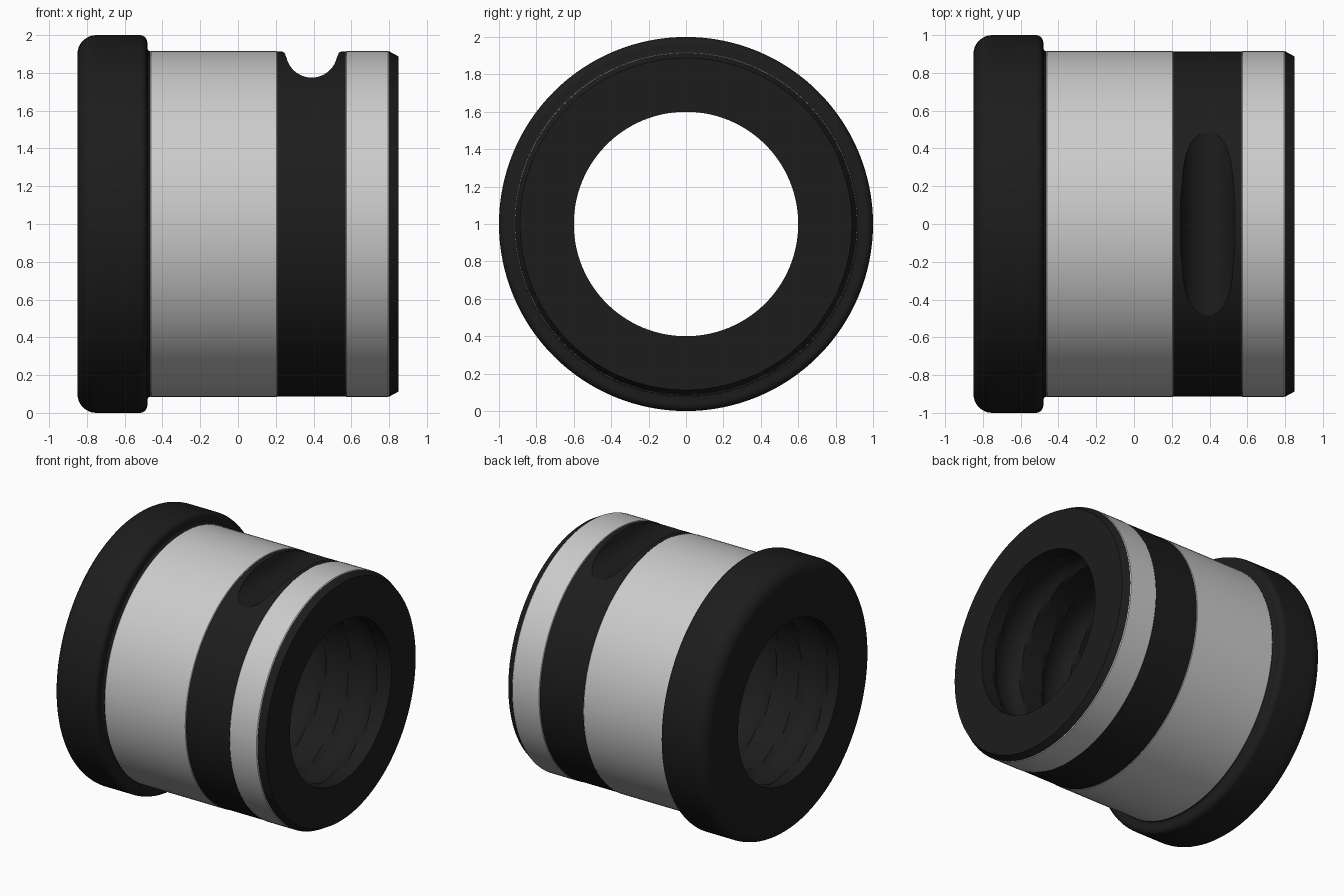
import bpy, bmesh, math

if "Cube" in bpy.data.objects:
    bpy.data.objects.remove(bpy.data.objects["Cube"])

SEG = 128
CZ = 1.0          # height of the bore axis
BORE = 0.6
X0, X1 = -0.85, 0.85


def arc(cx, cr, rad, a0, a1, n=8):
    return [(cx + rad * math.cos(math.radians(a0 + (a1 - a0) * i / n)),
             cr + rad * math.sin(math.radians(a0 + (a1 - a0) * i / n))) for i in range(n + 1)]


def point(x, r, j):
    a = 2 * math.pi * j / SEG
    return (x, r * math.sin(a), CZ + r * math.cos(a))


def skin(bm, rows):
    for a, b in zip(rows, rows[1:]):
        for j in range(len(a) - 1):
            bm.faces.new((a[j], a[j + 1], b[j + 1], b[j]))


def revolve(bm, profile):
    skin(bm, [[bm.verts.new(point(x, r, j)) for j in range(SEG + 1)] for x, r in profile])


def finish(name, bm, color=None):
    bmesh.ops.remove_doubles(bm, verts=bm.verts, dist=1e-5)
    bmesh.ops.dissolve_degenerate(bm, edges=bm.edges, dist=1e-5)
    bmesh.ops.recalc_face_normals(bm, faces=bm.faces)
    me = bpy.data.meshes.new(name)
    bm.to_mesh(me)
    bm.free()
    ob = bpy.data.objects.new(name, me)
    bpy.context.collection.objects.link(ob)
    if color:
        mat = bpy.data.materials.new(name + "_black")
        mat.diffuse_color = color
        mat.use_nodes = True
        mat.node_tree.nodes["Principled BSDF"].inputs["Base Color"].default_value = mat.diffuse_color
        me.materials.append(mat)
    return ob


def smooth(ob):
    bpy.ops.object.select_all(action='DESELECT')
    ob.select_set(True)
    bpy.context.view_layer.objects.active = ob
    bpy.ops.object.shade_smooth_by_angle(angle=math.radians(30))


# Flanged core: outer profile with recesses under the sleeves
profile = [(X0, BORE)] + arc(-0.75, 0.90, 0.10, 180, 90) + arc(-0.52, 0.96, 0.04, 90, 0)
profile += arc(-0.465, 0.93, 0.015, 180, 270, 4)
profile += [(-0.465, 0.90), (0.21, 0.90), (0.21, 0.914), (0.57, 0.914), (0.57, 0.90),
            (0.80, 0.90), (0.80, 0.914), (X1, 0.887), (X1, BORE)]
bm = bmesh.new()
revolve(bm, profile)

# Helical ball groove lining the bore, fading out at both mouths
PITCH, STEPS, DEPTH, WIDTH = 0.42, 14, 0.05, 0.5


def bore_vert(i, j):
    t = i / STEPS + j / SEG
    x = min(max(X0 + PITCH * t, X0), X1)
    u = abs((t % 1.0) - 0.5) / (WIDTH / 2)
    fade = min(1.0, max(0.0, (min(x - X0, X1 - x) - 0.03) / 0.02))
    groove = math.sqrt(1 - u * u) if u < 1 else 0
    return bm.verts.new(point(x, BORE + DEPTH * groove * fade, j))


last = math.ceil((X1 - X0) / PITCH * STEPS)
skin(bm, [[bore_vert(i, j) for j in range(SEG + 1)] for i in range(-STEPS, last + 1)])
core = finish("flanged_core", bm, (0.012, 0.012, 0.012, 1))

# Cross slot cutter with flared lips, cut through the top of the dark band
half = [(0.16, 0.95), (0.16, 0.914), (0.145, 0.908), (0.137, 0.89)]
bottom = [(0.137 * math.cos(a), 0.912 + 0.137 * math.sin(a))
          for a in [-math.radians(12 + 156 * i / 20) for i in range(21)]]
outline = half + bottom + [(-x, z) for x, z in reversed(half)]
bm = bmesh.new()
face = bm.faces.new([bm.verts.new((0.39 + x, -0.8, CZ + z)) for x, z in outline])
ext = bmesh.ops.extrude_face_region(bm, geom=[face])
bmesh.ops.translate(bm, vec=(0, 1.6, 0),
                    verts=[v for v in ext["geom"] if isinstance(v, bmesh.types.BMVert)])
cutter = finish("slot_cutter", bm)
mod = core.modifiers.new("slot", 'BOOLEAN')
mod.operation, mod.solver, mod.object = 'DIFFERENCE', 'EXACT', cutter
bpy.ops.object.select_all(action='DESELECT')
bpy.context.view_layer.objects.active = core
core.select_set(True)
bpy.ops.object.modifier_apply(modifier="slot")
bpy.data.objects.remove(cutter)
smooth(core)

# Ground steel sleeves
for name, a, b in (("wide_sleeve", -0.465, 0.21), ("narrow_sleeve", 0.57, 0.80)):
    bm = bmesh.new()
    revolve(bm, [(a, 0.89), (a, 0.912), (a + 0.005, 0.917), (b - 0.005, 0.917),
                 (b, 0.912), (b, 0.89), (a, 0.89)])
    smooth(finish(name, bm))
